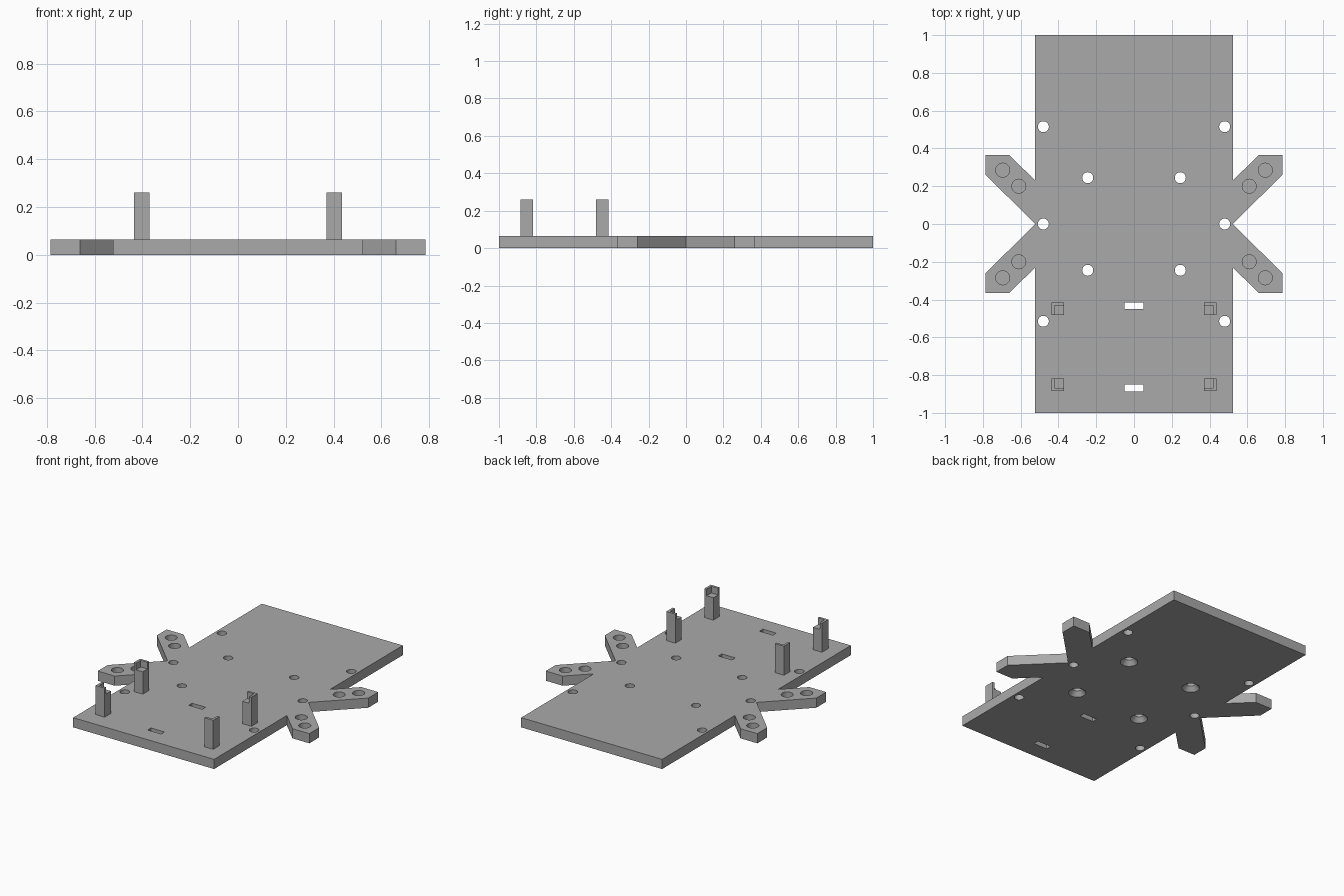
import bpy
import bmesh
from mathutils import Matrix

default = bpy.data.objects.get("Cube")
if default:
    bpy.data.objects.remove(default, do_unlink=True)

THICK, TOP = 0.065, 0.26
HALF_W, HALF_L = 0.523, 1.0
SIDES = (-1, 1)

grey = bpy.data.materials.new("plain grey")
grey.use_nodes = True
colour = (0.4, 0.4, 0.4, 1)
grey.diffuse_color = colour
grey.node_tree.nodes["Principled BSDF"].inputs["Base Color"].default_value = colour


def to_object(bm, name):
    bmesh.ops.recalc_face_normals(bm, faces=bm.faces[:])
    mesh = bpy.data.meshes.new(name)
    bm.to_mesh(mesh)
    bm.free()
    mesh.materials.append(grey)
    obj = bpy.data.objects.new(name, mesh)
    bpy.context.collection.objects.link(obj)
    return obj


def add_box(bm, x0, x1, y0, y1, z0, z1):
    centre = Matrix.Translation(((x0 + x1) / 2, (y0 + y1) / 2, (z0 + z1) / 2))
    size = Matrix.Diagonal((abs(x1 - x0), abs(y1 - y0), z1 - z0, 1))
    bmesh.ops.create_cube(bm, size=1, matrix=centre @ size)


def add_round(bm, x, y, r_low, r_high, z0, z1):
    bmesh.ops.create_cone(bm, cap_ends=True, segments=32, radius1=r_low,
                          radius2=r_high, depth=z1 - z0,
                          matrix=Matrix.Translation((x, y, (z0 + z1) / 2)))


def cut(obj, bm, name):
    cutter = to_object(bm, name)
    cutter.hide_render = True
    mod = obj.modifiers.new(name, "BOOLEAN")
    mod.operation, mod.solver, mod.object = "DIFFERENCE", "EXACT", cutter
    bpy.ops.object.select_all(action="DESELECT")
    obj.select_set(True)
    bpy.context.view_layer.objects.active = obj
    bpy.ops.object.modifier_apply(modifier=mod.name)
    bpy.data.objects.remove(cutter, do_unlink=True)


# Base plate with two splayed arms on each side
quarter = [(HALF_W, 0), (0.785, 0.26), (0.785, 0.365), (0.66, 0.365),
           (HALF_W, 0.23), (HALF_W, HALF_L)]
right = [(x, -y) for x, y in reversed(quarter)] + quarter[1:]
outline = right + [(-x, y) for x, y in reversed(right)]
bm = bmesh.new()
face = bm.faces.new([bm.verts.new((x, y, 0)) for x, y in outline])
side = bmesh.ops.extrude_face_region(bm, geom=[face])["geom"]
bmesh.ops.translate(bm, vec=(0, 0, THICK),
                    verts=[v for v in side if isinstance(v, bmesh.types.BMVert)])
plate = to_object(bm, "base_plate")

# Through holes, blind arm sockets and strap slots
bm = bmesh.new()
for sx in SIDES:
    for y in (-0.515, 0, 0.515):
        add_round(bm, sx * 0.48, y, 0.029, 0.029, -0.1, 0.2)
    for sy in SIDES:
        add_round(bm, sx * 0.245, sy * 0.245, 0.029, 0.029, -0.1, 0.2)
        for x, y in ((0.695, 0.285), (0.61, 0.2)):
            add_round(bm, sx * x, sy * y, 0.037, 0.037, 0.025, 0.2)
for y in (-0.433, -0.868):
    add_box(bm, -0.05, 0.05, y - 0.018, y + 0.018, -0.1, 0.2)
cut(plate, bm, "hole_cutter")

# Countersinks on the underside
bm = bmesh.new()
for sx in SIDES:
    for sy in SIDES:
        add_round(bm, sx * 0.245, sy * 0.245, 0.061, 0.029, -0.01, 0.03)
cut(plate, bm, "countersink_cutter")
bpy.ops.object.shade_smooth_by_angle()

# Corner posts, each notched at the top towards the middle of the group
HALF, WALL = 0.033, 0.016
for sx, x_name in zip(SIDES, ("right", "left")):
    for sy, y_name in zip(SIDES, ("front", "rear")):
        x, y = sx * 0.403, -0.65 + sy * 0.202
        bm = bmesh.new()
        add_box(bm, x - HALF, x + HALF, y - HALF, y + HALF, THICK - 0.005, TOP)
        post = to_object(bm, f"{y_name}_{x_name}_post")
        bm = bmesh.new()
        add_box(bm, x - sx * 0.1, x + sx * (HALF - WALL),
                y - sy * 0.1, y + sy * (HALF - WALL), TOP - 0.045, TOP + 0.1)
        cut(post, bm, "notch_cutter")
